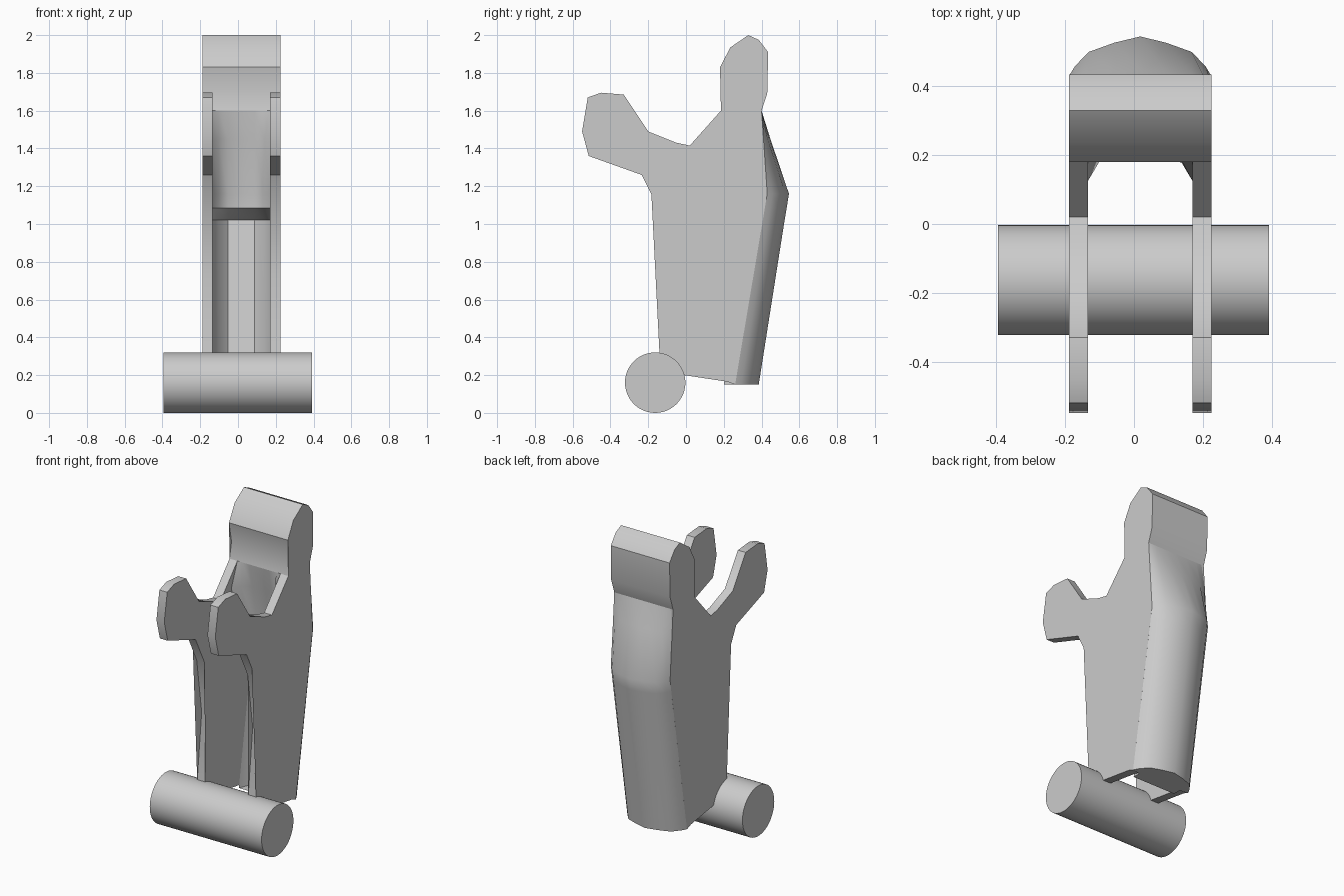
import bpy, bmesh, math

cube = bpy.data.objects.get("Cube")
if cube:
    bpy.data.objects.remove(cube)

grey = bpy.data.materials.new("plain grey")
grey.use_nodes = True
COLOUR = (0.6, 0.6, 0.6, 1)
grey.diffuse_color = COLOUR
grey.node_tree.nodes["Principled BSDF"].inputs["Base Color"].default_value = COLOUR

MID, INNER, OUTER = 0.018, 0.152, 0.207


def loft(name, rings, angle=35):
    """Bridge matching closed rings of points and cap both ends."""
    bm = bmesh.new()
    rows = [[bm.verts.new(p) for p in ring] for ring in rings]
    n = len(rows[0])
    for a, b in zip(rows, rows[1:]):
        for i in range(n):
            j = (i + 1) % n
            bm.faces.new((a[i], a[j], b[j], b[i]))
    caps = [bm.faces.new(rows[0][::-1]), bm.faces.new(rows[-1])]
    bmesh.ops.triangulate(bm, faces=caps)
    bmesh.ops.recalc_face_normals(bm, faces=bm.faces)
    mesh = bpy.data.meshes.new(name)
    bm.to_mesh(mesh)
    bm.free()
    ob = bpy.data.objects.new(name, mesh)
    bpy.context.collection.objects.link(ob)
    mesh.materials.append(grey)
    bpy.ops.object.select_all(action="DESELECT")
    ob.select_set(True)
    bpy.context.view_layer.objects.active = ob
    bpy.ops.object.shade_smooth_by_angle(angle=math.radians(angle))
    return ob


def slab(name, profile, x0, x1):
    return loft(name, [[(x, y, z) for y, z in profile] for x in (x0, x1)])


# Side plates with forked front arms
front_edge = [(.185, 1.6), (.02, 1.415), (-.05, 1.43), (-.2, 1.49), (-.33, 1.685),
              (-.45, 1.695), (-.52, 1.67), (-.55, 1.49), (-.515, 1.36),
              (-.235, 1.26), (-.145, 1.08), (-.095, .73), (-.14, .31),
              (-.01, .2), (.22, .165)]
back_edge = [(.26, .15), (.43, 1.16), (.40, 1.6)]
for side, s in (("right", -1), ("left", 1)):
    slab(side + "_side_plate", front_edge + back_edge, MID + s * INNER, MID + s * OUTER)

# Rounded back shell, thickening into the upper web
# Each level: height, edge y, shoulder y, crown y, inner side y, inner middle y
levels = [(.15, .26, .34, .385, .20, .33),
          (1.02, .406, .478, .522, .34, .465),
          (1.085, .417, .489, .533, .20, .28),
          (1.16, .43, .50, .545, .19, .275),
          (1.45, .41, .432, .447, .125, .215),
          (1.6, .40, .40, .40, .185, .185)]
rings = []
for z, edge, shoulder, crown, side, inner in levels:
    half = [(OUTER, edge), (.19, edge + (shoulder - edge) * .4), (.15, shoulder),
            (.075, shoulder + (crown - shoulder) * .6)]
    inside = [(INNER, side), (.12, side + (inner - side) * .6), (.07, inner)]
    outline = [(-x, y) for x, y in half] + [(0, crown)] + half[::-1]
    outline += [(INNER, edge - .01)] + inside
    outline += [(-x, y) for x, y in inside[::-1]] + [(-INNER, edge - .01)]
    rings.append([(MID + x, y, z) for x, y in outline])
loft("back_shell", rings, 40)

# Barrel across the top
barrel = [(.185, 1.6), (.205, 1.7), (.18, 1.83), (.235, 1.935), (.33, 2.0),
          (.385, 1.975), (.435, 1.91), (.43, 1.69), (.40, 1.6)]
slab("top_barrel", barrel, MID - OUTER, MID + OUTER)

# Cross pin at the foot
pin = [(-.163 + .16 * math.cos(a), .16 + .16 * math.sin(a))
       for a in (math.tau * i / 48 for i in range(48))]
slab("cross_pin", pin, -.395, .392)
